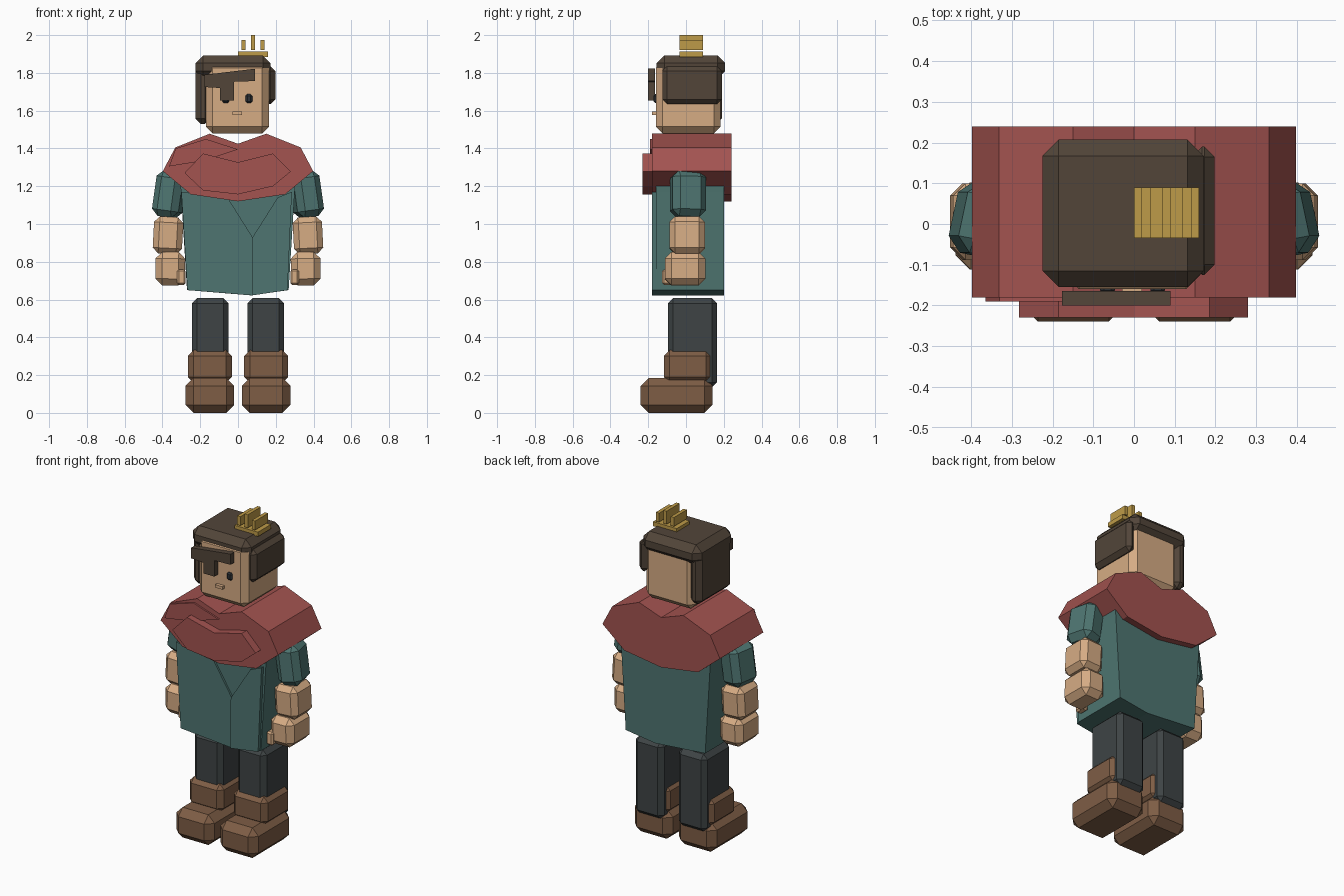
import bpy, bmesh, math
from mathutils import Matrix

if "Cube" in bpy.data.objects:
    bpy.data.objects.remove(bpy.data.objects["Cube"])


def material(name, rgb):
    m = bpy.data.materials.new(name)
    lin = [((c / 255 + 0.055) / 1.055) ** 2.4 for c in rgb]
    m.diffuse_color = (*lin, 1)
    m.use_nodes = True
    m.node_tree.nodes["Principled BSDF"].inputs["Base Color"].default_value = m.diffuse_color
    return m


SKIN = material("skin", (214, 172, 132))
HAIR = material("dark_hair", (82, 69, 57))
RED = material("cape_red", (163, 83, 80))
TEAL = material("tunic_teal", (78, 117, 113))
GREY = material("trouser_grey", (62, 68, 69))
BROWN = material("boot_brown", (126, 93, 69))
GOLD = material("gold", (190, 155, 72))
BLACK = material("eye_black", (45, 50, 55))


def finish(bm, name, mat):
    bmesh.ops.recalc_face_normals(bm, faces=bm.faces)
    me = bpy.data.meshes.new(name)
    bm.to_mesh(me)
    bm.free()
    me.materials.append(mat)
    ob = bpy.data.objects.new(name, me)
    bpy.context.collection.objects.link(ob)
    return ob


def box(name, mat, x, y, z, chamfer=0.0, tilt=0.0, twist=0.0):
    """Chamfered block given by its x, y and z ranges."""
    bm = bmesh.new()
    bmesh.ops.create_cube(bm, size=1)
    size = [abs(r[1] - r[0]) for r in (x, y, z)]
    bmesh.ops.scale(bm, vec=size, verts=bm.verts)
    if chamfer:
        bmesh.ops.bevel(bm, geom=bm.edges[:], offset=chamfer, segments=1,
                        profile=0.5, affect='EDGES')
    rot = Matrix.Rotation(math.radians(tilt), 4, 'Y') @ Matrix.Rotation(math.radians(twist), 4, 'Z')
    mid = [(r[0] + r[1]) / 2 for r in (x, y, z)]
    bmesh.ops.transform(bm, matrix=Matrix.Translation(mid) @ rot, verts=bm.verts)
    return finish(bm, name, mat)


def slab(name, mat, outline, y0, y1):
    """Front outline of (x, z) points extruded along y."""
    bm = bmesh.new()
    face = bm.faces.new([bm.verts.new((px, y0, pz)) for px, pz in outline])
    out = bmesh.ops.extrude_face_region(bm, geom=[face])
    verts = [v for v in out["geom"] if isinstance(v, bmesh.types.BMVert)]
    bmesh.ops.translate(bm, vec=(0, y1 - y0, 0), verts=verts)
    return finish(bm, name, mat)


# Head and face
box("head", SKIN, (-0.17, 0.163), (-0.16, 0.182), (1.48, 1.86), 0.035)
box("mouth", SKIN, (-0.03, 0.02), (-0.18, -0.15), (1.578, 1.596))
for side, ex in (("left", -0.065), ("right", 0.058)):
    box(side + "_eye", BLACK, (ex - 0.018, ex + 0.018), (-0.172, -0.15), (1.64, 1.687), 0.009)

# Hair
box("hair_cap", HAIR, (-0.225, 0.172), (-0.155, 0.207), (1.77, 1.892), 0.04)
box("hair_left_side", HAIR, (-0.225, -0.147), (-0.13, 0.19), (1.53, 1.84), 0.028)
box("hair_right_side", HAIR, (0.142, 0.198), (-0.125, 0.19), (1.635, 1.835), 0.025)
slab("fringe", HAIR, [(-0.177, 1.79), (0.09, 1.822), (0.09, 1.757), (-0.02, 1.753),
                      (-0.02, 1.655), (-0.095, 1.655), (-0.095, 1.72), (-0.177, 1.725)],
     -0.2, -0.165)

# Small crown
box("crown_base", GOLD, (0.0, 0.16), (-0.035, 0.09), (1.885, 1.912))
for i, top in enumerate((1.975, 2.0, 1.975)):
    px = 0.03 + i * 0.05
    box(f"crown_prong_{i + 1}", GOLD, (px - 0.011, px + 0.011), (-0.035, 0.09), (1.92, top))

# Cape and its folds
half = [(0.15, 1.478), (0.332, 1.405), (0.398, 1.28), (0.25, 1.157)]
slab("cape", RED, [(0, 1.425)] + half + [(0, 1.12)] + [(-x, z) for x, z in reversed(half)],
     -0.18, 0.24)
slab("cape_front_fold", RED, [(-0.283, 1.27), (-0.185, 1.373), (0, 1.327), (0.185, 1.373),
                              (0.28, 1.278), (0.185, 1.2), (0, 1.157), (-0.185, 1.178)],
     -0.23, -0.17)
slab("cape_upper_fold", RED, [(-0.365, 1.305), (-0.33, 1.4), (-0.17, 1.45),
                              (0, 1.395), (-0.18, 1.335)], -0.19, -0.175)

# Tunic with two overlapping front panels
slab("tunic", TEAL, [(-0.307, 1.25), (0.307, 1.25), (0.3, 1.17), (0.268, 0.65),
                     (0.07, 0.622), (-0.27, 0.65)], -0.16, 0.2)
slab("tunic_left_panel", TEAL, [(-0.3, 1.17), (-0.055, 1.14), (0.077, 0.93),
                                (0.075, 0.622), (-0.268, 0.65)], -0.172, -0.155)
slab("tunic_right_panel", TEAL, [(0.21, 1.14), (0.285, 1.17), (0.262, 0.65),
                                 (0.075, 0.622), (0.077, 0.93)], -0.18, -0.155)

# Arms and legs, mirrored left and right
for side, s in (("left", -1), ("right", 1)):
    def limb(part, mat, x, *rest, tilt=0, twist=0):
        box(f"{side}_{part}", mat, sorted((s * x[0], s * x[1])), *rest,
            tilt=s * tilt, twist=s * twist)

    limb("sleeve", TEAL, (0.29, 0.434), (-0.08, 0.1), (1.035, 1.28), 0.035, tilt=-8, twist=12)
    limb("forearm", SKIN, (0.293, 0.448), (-0.088, 0.1), (0.842, 1.038), 0.03, tilt=-3)
    limb("hand", SKIN, (0.28, 0.437), (-0.112, 0.102), (0.675, 0.852), 0.035, tilt=-1)
    limb("thumb", SKIN, (0.277, 0.322), (-0.127, -0.06), (0.678, 0.76), 0.01)
    limb("leg", GREY, (0.05, 0.243), (-0.095, 0.165), (0.135, 0.607), 0.027)
    limb("boot_shaft", BROWN, (0.033, 0.265), (-0.117, 0.135), (0.16, 0.332), 0.03)
    limb("boot_foot", BROWN, (0.02, 0.278), (-0.24, 0.14), (0.0, 0.185), 0.042)
